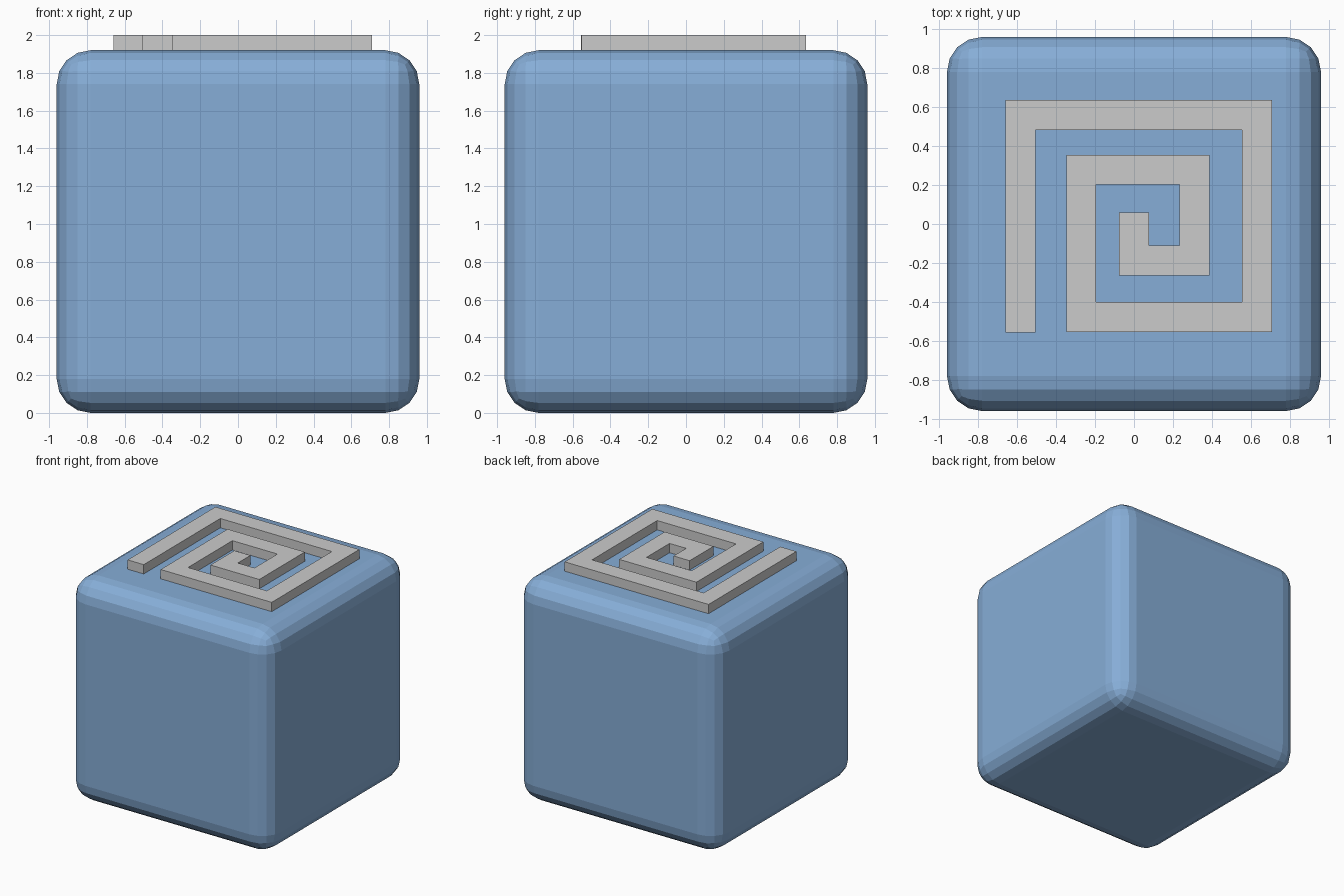
import bpy, bmesh
from mathutils import Vector

if "Cube" in bpy.data.objects:
    bpy.data.objects.remove(bpy.data.objects["Cube"])

# Rounded cube body with faceted four-step edges
bpy.ops.mesh.primitive_cube_add(size=1.92, location=(0, 0, 0.96))
body = bpy.context.object
body.name = "rounded_block"
bevel = body.modifiers.new("rounded_edges", 'BEVEL')
bevel.width = 0.18
bevel.segments = 4
blue = bpy.data.materials.new("blue")
blue.diffuse_color = (0.24, 0.42, 0.68, 1)
blue.use_nodes = True
blue.node_tree.nodes["Principled BSDF"].inputs["Base Color"].default_value = blue.diffuse_color
body.data.materials.append(blue)


def ribbon(name, path, half_width, z0, z1):
    """Raised square-cornered band along a flat centre line."""
    pts = [Vector(p) for p in path]
    dirs = [(b - a).normalized() for a, b in zip(pts, pts[1:])]
    normals = [Vector((-d.y, d.x)) for d in dirs]
    bm = bmesh.new()
    rows = []
    for i, p in enumerate(pts):
        if i == 0:
            offset = normals[0]
        elif i == len(pts) - 1:
            offset = normals[-1]
        else:
            offset = normals[i - 1] + normals[i]  # right-angle mitre
        offset = offset * half_width
        corners = [(p + offset, z0), (p - offset, z0),
                   (p - offset, z1), (p + offset, z1)]
        rows.append([bm.verts.new((c.x, c.y, z)) for c, z in corners])
    for a, b in zip(rows, rows[1:]):
        for k in range(4):
            n = (k + 1) % 4
            bm.faces.new((a[k], a[n], b[n], b[k]))
    bm.faces.new(rows[0])
    bm.faces.new(rows[-1])
    bmesh.ops.recalc_face_normals(bm, faces=bm.faces)
    mesh = bpy.data.meshes.new(name)
    bm.to_mesh(mesh)
    bm.free()
    obj = bpy.data.objects.new(name, mesh)
    bpy.context.collection.objects.link(obj)
    return obj


# Square spiral on the top face, from outer end to centre
spiral = [(-0.583, -0.557), (-0.583, 0.559), (0.632, 0.559), (0.632, -0.478),
          (-0.271, -0.478), (-0.271, 0.278), (0.311, 0.278), (0.311, -0.188),
          (0.0, -0.188), (0.0, 0.06)]
ribbon("top_spiral", spiral, 0.0765, 1.91, 2.0)
